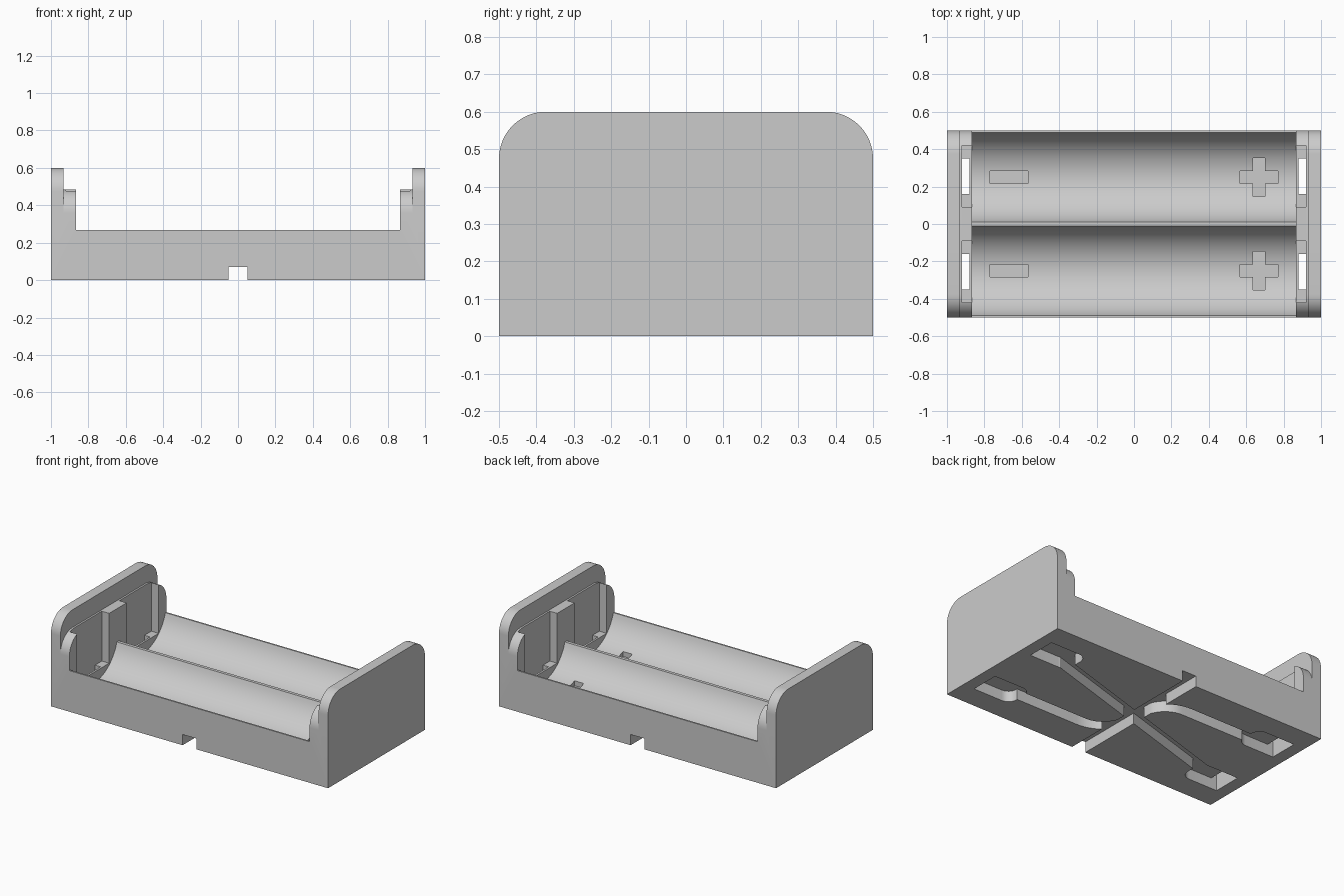
import bpy, bmesh, math
from mathutils import Vector

cube = bpy.data.objects.get("Cube")
if cube:
    bpy.data.objects.remove(cube, do_unlink=True)

# Single plastic colour
grey = bpy.data.materials.new("grey plastic")
grey.use_nodes = True
colour = (0.6, 0.6, 0.6, 1)
grey.diffuse_color = colour
grey.node_tree.nodes["Principled BSDF"].inputs["Base Color"].default_value = colour


def prism(name, pts, axis, lo, hi):
    """Extrude a (y, z) outline along x, or an (x, y) outline along z."""
    place = (lambda a, b, t: (t, a, b)) if axis == "x" else (lambda a, b, t: (a, b, t))
    bm = bmesh.new()
    bottom = [bm.verts.new(place(a, b, lo)) for a, b in pts]
    top = [bm.verts.new(place(a, b, hi)) for a, b in pts]
    bm.faces.new(bottom)
    bm.faces.new(top)
    n = len(pts)
    for i in range(n):
        j = (i + 1) % n
        bm.faces.new((bottom[i], bottom[j], top[j], top[i]))
    bmesh.ops.recalc_face_normals(bm, faces=bm.faces)
    mesh = bpy.data.meshes.new(name)
    bm.to_mesh(mesh)
    bm.free()
    mesh.materials.append(grey)
    obj = bpy.data.objects.new(name, mesh)
    bpy.context.collection.objects.link(obj)
    return obj


def arc(cx, cy, r, a0, a1, n=12):
    angles = [math.radians(a0 + (a1 - a0) * i / n) for i in range(n + 1)]
    return [(cx + r * math.cos(a), cy + r * math.sin(a)) for a in angles]


def rect(x0, x1, y0, y1):
    x0, x1 = sorted((x0, x1))
    y0, y1 = sorted((y0, y1))
    return [(x0, y0), (x1, y0), (x1, y1), (x0, y1)]


def ribbon(path, width):
    """Outline of a channel following a path."""
    p = [Vector(q) for q in path]
    left, right = [], []
    for i, q in enumerate(p):
        d = (p[min(i + 1, len(p) - 1)] - p[max(i - 1, 0)]).normalized()
        side = Vector((-d.y, d.x)) * width / 2
        left.append(tuple(q + side))
        right.append(tuple(q - side))
    return left + right[::-1]


def shoulders(top, r=0.125):
    """Rounded upper outline of an end wall, from +y to -y."""
    return arc(0.5 - r, top - r, r, 0, 90) + arc(r - 0.5, top - r, r, 90, 180)


# Holder blank with the tall rounded end walls
holder = prism("battery_holder", [(-0.5, 0), (0.5, 0)] + shoulders(0.6), "x", -1, 1)
cutters = []


def cut(pts, axis, lo, hi):
    cutters.append(prism("cutter", pts, axis, lo, hi))


# Lower inner step of the end walls
step = shoulders(0.485)
cut([(0.6, 0.36)] + step + [(-0.6, 0.36), (-0.6, 0.7), (0.6, 0.7)], "x", -0.932, 0.932)

# Open middle with two round troughs
rim, axis_z, radius = 0.268, 0.34, 0.25
edge = math.degrees(math.acos((axis_z - rim) / radius))
troughs = []
for cy in (-0.25, 0.25):
    troughs += arc(cy, axis_z, radius, 270 - edge, 270 + edge, 28)
cut([(-0.6, 0.7), (-0.6, rim)] + troughs + [(0.6, rim), (0.6, 0.7)], "x", -0.867, 0.867)

# Contact pockets, wire slots and wire recesses at each end of each trough
for sx in (-1, 1):
    for sy in (-1, 1):
        cut(rect(sx * 0.84, sx * 0.92, sy * 0.09, sy * 0.42), "z", 0.16, 0.7)
        cut(rect(sx * 0.88, sx * 0.92, sy * 0.16, sy * 0.35), "z", -0.1, 0.3)
        recess = [(0.92, 0.16), (0.92, 0.35)]
        recess += arc(0.71, 0.29, 0.06, 90, 180, 8) + arc(0.71, 0.22, 0.06, 180, 270, 8)
        cut([(sx * x, sy * y) for x, y in recess], "z", -0.1, 0.07)

# Cross groove, straight diagonal channel and two curved channels underneath
cut(rect(-0.05, 0.05, -0.6, 0.6), "z", -0.1, 0.07)
cut(ribbon([(-0.7, -0.21), (0.7, 0.21)], 0.09), "z", -0.1, 0.07)
bend = [(-0.7, 0.24)] + arc(-0.2, 0.04, 0.2, 90, 0) + [(0, 0)]
for s in (-1, 1):
    cut(ribbon([(s * x, s * y) for x, y in bend], 0.085), "z", -0.1, 0.07)

# Sunken polarity marks
a, b = 0.033, 0.102
plus = [(b, -a), (b, a), (a, a), (a, b), (-a, b), (-a, a),
        (-b, a), (-b, -a), (-a, -a), (-a, -b), (a, -b), (a, -a)]
for cy in (-0.25, 0.25):
    cut([(x + 0.668, y + cy) for x, y in plus], "z", 0.08, 0.3)
    cut(rect(-0.77, -0.567, cy - a, cy + a), "z", 0.08, 0.3)

# Carve everything and tidy up
bpy.ops.object.select_all(action="DESELECT")
bpy.context.view_layer.objects.active = holder
holder.select_set(True)
for c in cutters:
    c.hide_render = True
    mod = holder.modifiers.new("carve", "BOOLEAN")
    mod.operation = "DIFFERENCE"
    mod.solver = "EXACT"
    mod.object = c
    bpy.ops.object.modifier_apply(modifier=mod.name)
    bpy.data.objects.remove(c, do_unlink=True)
bpy.ops.object.shade_smooth_by_angle(angle=math.radians(25))
